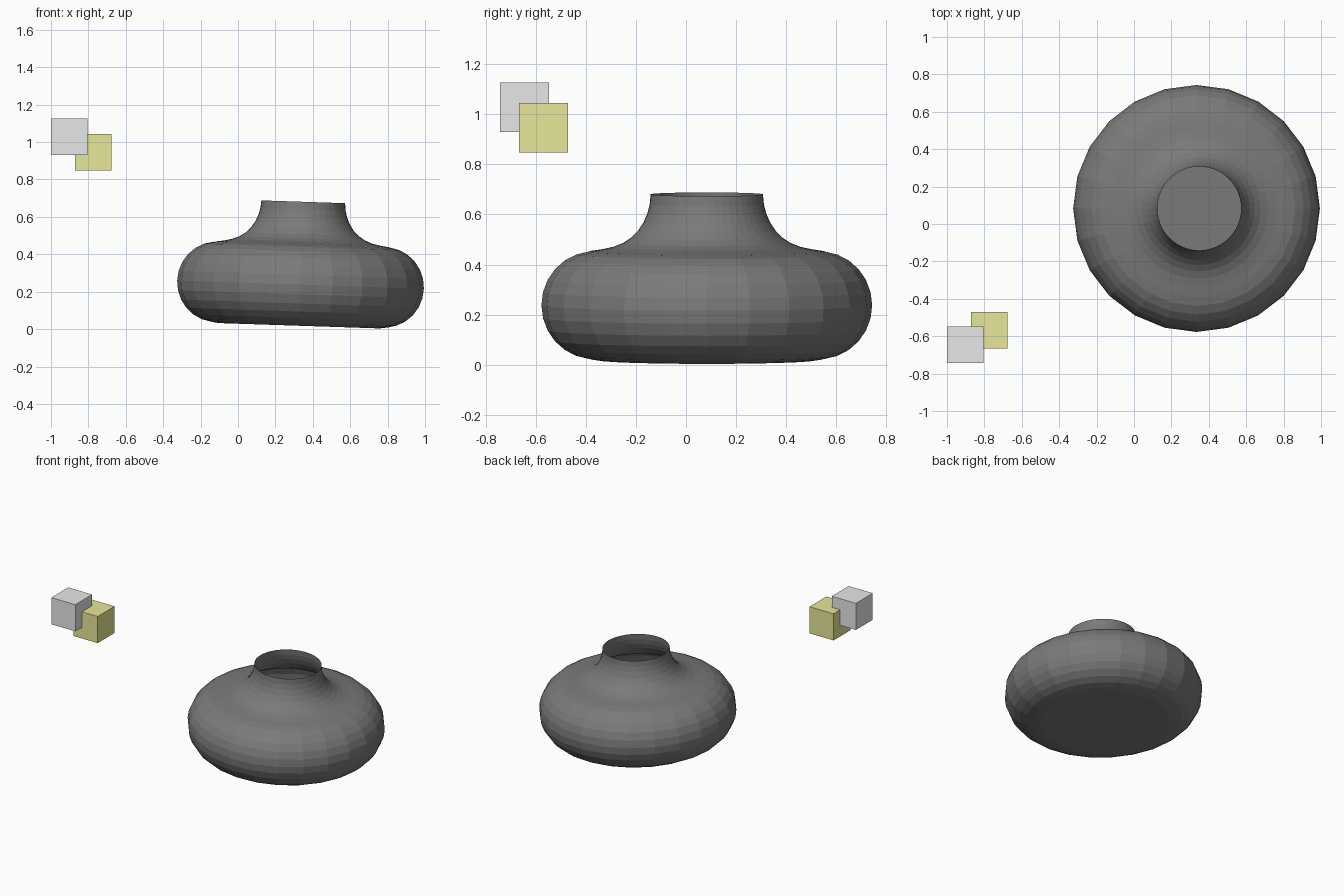
import bpy
import bmesh
import math
from mathutils import Matrix

default = bpy.data.objects.get("Cube")
if default:
    bpy.data.objects.remove(default)


def material(name, rgb):
    mat = bpy.data.materials.new(name)
    mat.use_nodes = True
    mat.diffuse_color = (*rgb, 1)
    mat.node_tree.nodes["Principled BSDF"].inputs["Base Color"].default_value = (*rgb, 1)
    return mat


def finish(name, bm, mat, matrix):
    mesh = bpy.data.meshes.new(name)
    bm.to_mesh(mesh)
    bm.free()
    mesh.materials.append(mat)
    obj = bpy.data.objects.new(name, mesh)
    obj.matrix_world = matrix
    bpy.context.collection.objects.link(obj)
    return obj


def lathe(name, profile, sides, mat, matrix, closed_base=False):
    """Open shell of revolution from (radius, height) points, bottom to top."""
    bm = bmesh.new()
    rings = []
    for r, z in profile:
        angles = [math.tau * i / sides for i in range(sides)]
        rings.append([bm.verts.new((r * math.cos(a), r * math.sin(a), z)) for a in angles])
    for low, high in zip(rings, rings[1:]):
        for i in range(sides):
            j = (i + 1) % sides
            bm.faces.new((low[i], low[j], high[j], high[i]))
    if closed_base:
        bm.faces.new(rings[0][::-1])
    return finish(name, bm, mat, matrix)


def box(name, size, centre, mat):
    bm = bmesh.new()
    bmesh.ops.create_cube(bm, size=size)
    return finish(name, bm, mat, Matrix.Translation(centre))


dark_grey = material("dark grey", (0.195, 0.195, 0.195))
light_grey = material("light grey", (0.8, 0.8, 0.8))
olive_yellow = material("olive yellow", (0.8, 0.8, 0.32))

# Slightly leaning vase: rounded body and flared open neck
lean = Matrix.Translation((0.327, 0.083, 0.018)) @ Matrix.Rotation(math.radians(1.9), 4, "Y")
body = [(0.43, 0)]
for k in range(13):
    a = math.radians(-84 + 14 * k)
    body.append((0.45 + 0.21 * math.cos(a), 0.22 + 0.215 * math.sin(a)))
lathe("vase_body", body, 24, dark_grey, lean, closed_base=True)

neck = [(0.472, 0.434), (0.42, 0.442), (0.375, 0.452), (0.335, 0.468),
        (0.302, 0.49), (0.275, 0.517), (0.253, 0.55), (0.237, 0.587),
        (0.228, 0.622), (0.224, 0.663)]
lathe("vase_neck", neck, 48, dark_grey, lean)

# Two overlapping floating cubes
box("grey_cube", 0.196, (-0.902, -0.645, 1.028), light_grey)
box("yellow_cube", 0.196, (-0.774, -0.568, 0.946), olive_yellow)
